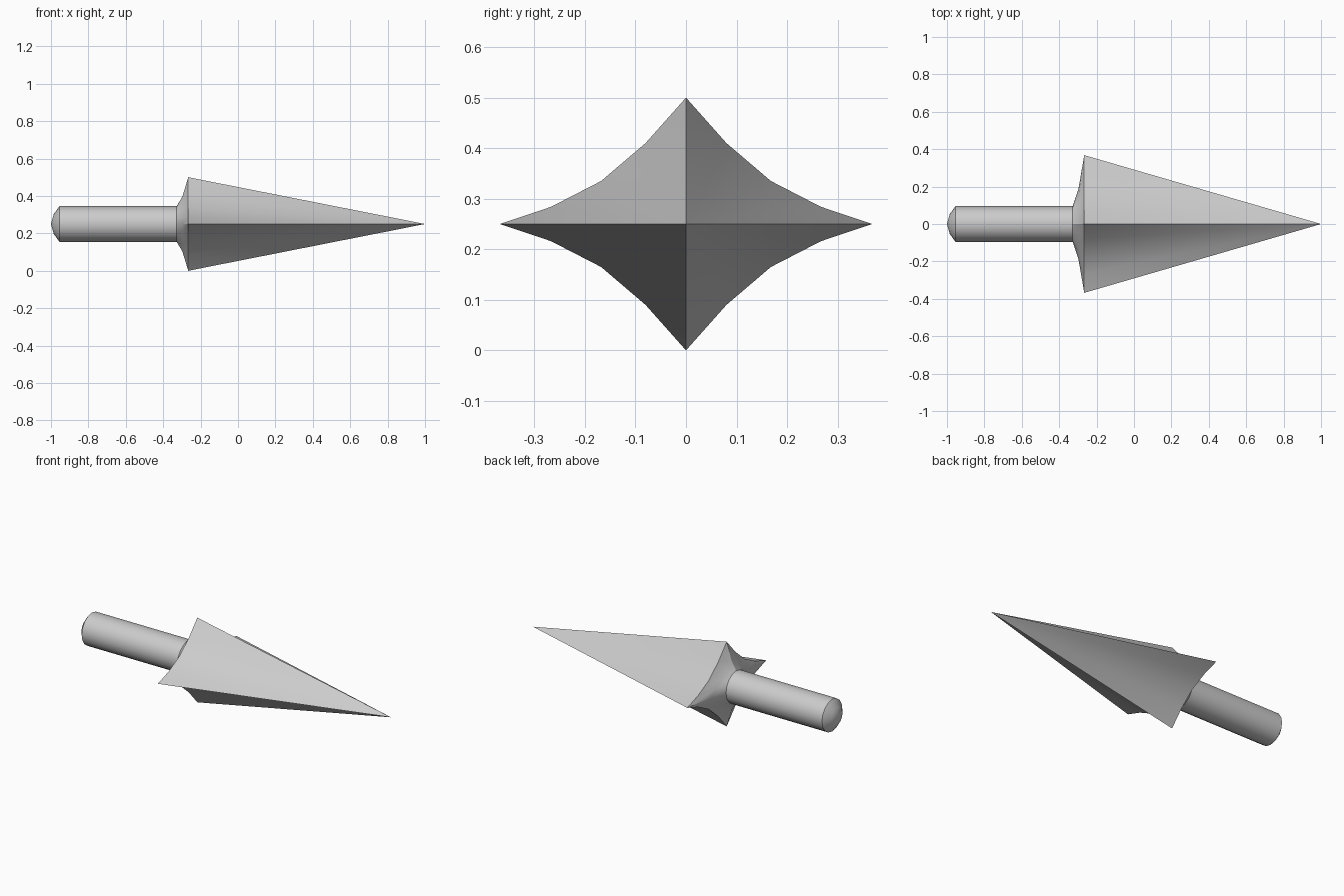
import bpy, bmesh, math

if "Cube" in bpy.data.objects:
    bpy.data.objects.remove(bpy.data.objects["Cube"])

ZC = 0.25

# Quarter of the concave four-pointed star section, as (y, z) from top to side
QUARTER = [(0, 0.25), (0.08, 0.16), (0.168, 0.085), (0.267, 0.034), (0.368, 0)]
STAR = (QUARTER[:4] + [(y, -z) for y, z in QUARTER[:0:-1]]
        + [(-y, -z) for y, z in QUARTER[:4]] + [(-y, z) for y, z in QUARTER[:0:-1]])


def circle(r):
    return [(r * math.sin(k * math.pi / 8), r * math.cos(k * math.pi / 8)) for k in range(16)]


def blend(a, b, t):
    return [(p[0] + (q[0] - p[0]) * t, p[1] + (q[1] - p[1]) * t) for p, q in zip(a, b)]


def loft(name, sections, start=None, end=None):
    """Skin 16-sided sections along x, with optional points closing the ends."""
    bm = bmesh.new()
    rings = [[bm.verts.new((x, y, ZC + z)) for y, z in pts] for x, pts in sections]
    for a, b in zip(rings, rings[1:]):
        for i in range(16):
            j = (i + 1) % 16
            bm.faces.new((a[i], a[j], b[j], b[i]))
    for tip, ring in ((start, rings[0]), (end, rings[-1])):
        if tip is not None:
            v = bm.verts.new((tip, 0, ZC))
            for i in range(16):
                bm.faces.new((ring[i], ring[(i + 1) % 16], v))
    bmesh.ops.recalc_face_normals(bm, faces=bm.faces)
    # Open ends can leave the orientation ambiguous: make normals face outwards
    if sum(f.normal.dot((f.calc_center_median().x * 0, f.calc_center_median().y,
                         f.calc_center_median().z - ZC)) for f in bm.faces) < 0:
        bmesh.ops.reverse_faces(bm, faces=bm.faces)
    mesh = bpy.data.meshes.new(name)
    bm.to_mesh(mesh)
    bm.free()
    ob = bpy.data.objects.new(name, mesh)
    bpy.context.collection.objects.link(ob)
    bpy.ops.object.select_all(action='DESELECT')
    ob.select_set(True)
    bpy.context.view_layer.objects.active = ob
    bpy.ops.object.shade_smooth_by_angle(angle=math.radians(30))
    return ob


R = 0.095
SHAFT = circle(R)

# Round shaft with a domed rear end
loft("shaft", [(-0.985, circle(0.053)), (-0.955, SHAFT), (-0.328, SHAFT)], start=-1.0)

# Pointed head: flared collar, star-shaped shoulder, straight taper to the tip
loft("head", [(-0.328, SHAFT), (-0.297, blend(SHAFT, STAR, 0.34)), (-0.266, STAR)], end=1.0)
